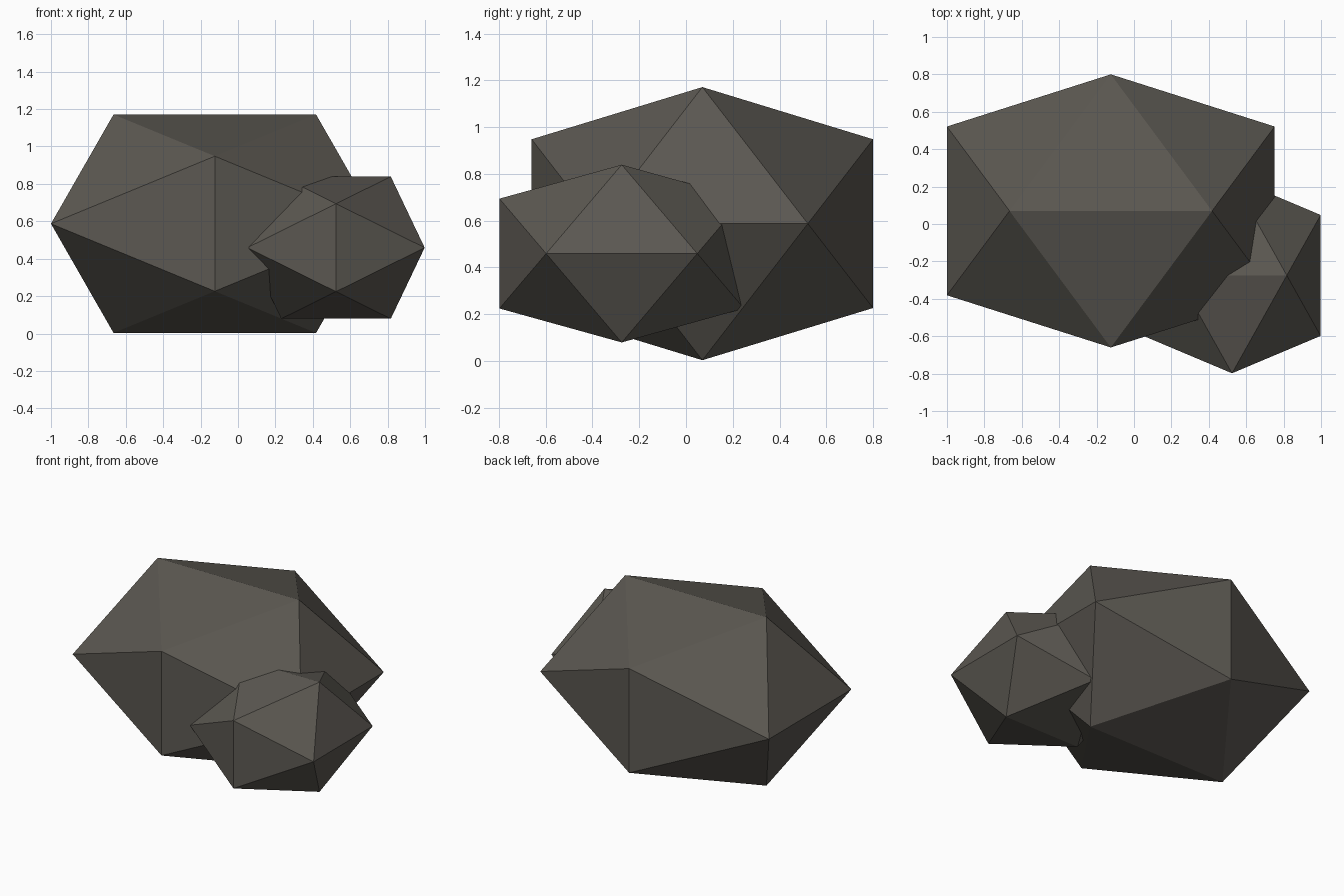
import bpy
import bmesh
from mathutils import Vector

cube = bpy.data.objects.get("Cube")
if cube:
    bpy.data.objects.remove(cube, do_unlink=True)

GOLDEN = (1 + 5 ** 0.5) / 2

# Dark warm grey stone
stone = bpy.data.materials.new("dark_stone")
stone.use_nodes = True
colour = (0.105, 0.097, 0.083, 1)
stone.diffuse_color = colour
bsdf = stone.node_tree.nodes["Principled BSDF"]
bsdf.inputs["Base Color"].default_value = colour
bsdf.inputs["Roughness"].default_value = 0.9


def make_rock(name, centre, half_size):
    """Icosahedron as the hull of three golden rectangles, stretched to size."""
    bm = bmesh.new()
    for a in (-1, 1):
        for b in (-1 / GOLDEN, 1 / GOLDEN):
            for corner in ((b, 0, a), (a, b, 0), (0, a, b)):
                bm.verts.new(Vector(corner) * Vector((1, 1, 1)).length / 3 ** 0.5)
    bmesh.ops.convex_hull(bm, input=bm.verts)
    bmesh.ops.scale(bm, vec=half_size, verts=bm.verts)
    bmesh.ops.recalc_face_normals(bm, faces=bm.faces)
    mesh = bpy.data.meshes.new(name)
    bm.to_mesh(mesh)
    bm.free()
    mesh.materials.append(stone)
    rock = bpy.data.objects.new(name, mesh)
    rock.location = centre
    bpy.context.collection.objects.link(rock)
    return rock


# Large boulder with a smaller one pushed into its front left side
make_rock("large_rock", (-0.124, 0.07, 0.587), (0.876, 0.73, 0.584))
make_rock("small_rock", (0.524, -0.275, 0.459), (0.474, 0.523, 0.38))
